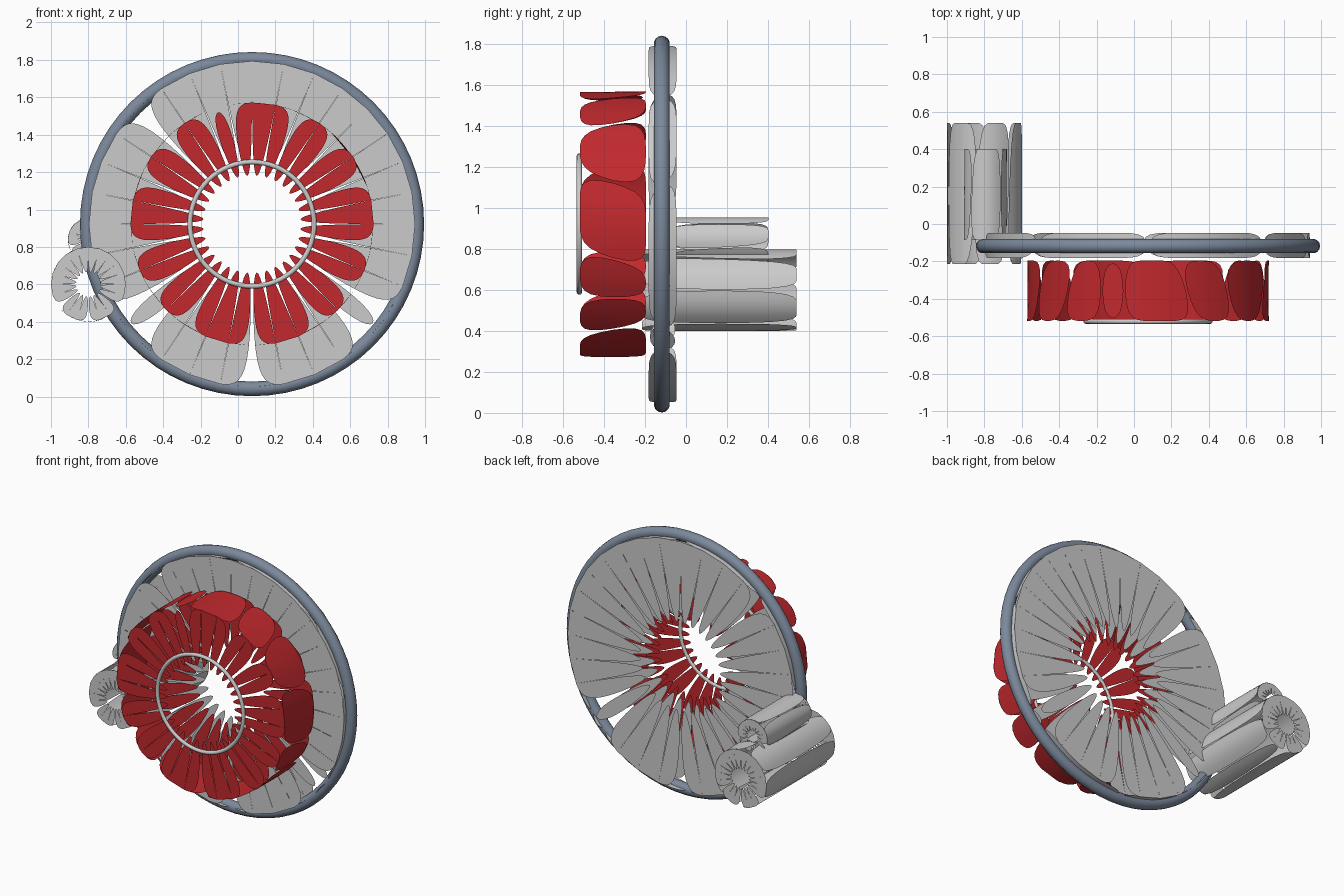
import bpy, bmesh, math, random
from mathutils import Vector

if "Cube" in bpy.data.objects:
    bpy.data.objects.remove(bpy.data.objects["Cube"])

random.seed(4)


def material(name, color):
    m = bpy.data.materials.new(name)
    m.diffuse_color = (*color, 1)
    m.use_nodes = True
    m.node_tree.nodes["Principled BSDF"].inputs["Base Color"].default_value = m.diffuse_color
    return m


RED = material("red", (0.54, 0.022, 0.027))
SLATE = material("slate", (0.20, 0.25, 0.33))


def finish(name, bm, mat=None):
    me = bpy.data.meshes.new(name)
    bm.to_mesh(me)
    bm.free()
    ob = bpy.data.objects.new(name, me)
    bpy.context.collection.objects.link(ob)
    if mat:
        me.materials.append(mat)
    return ob


def polar(cx, cz, r, i, n):
    # step 0 points straight down, counting towards +x
    a = -math.pi / 2 + 2 * math.pi * i / n
    return Vector((cx + r * math.cos(a), 0, cz + r * math.sin(a)))


def rounded(pts, sharp, levels=3):
    # cubic corner rounding of a closed outline, keeping the sharp corners
    for _ in range(levels):
        p2, s2 = [], []
        n = len(pts)
        for i in range(n):
            a, b, c = pts[i - 1], pts[i], pts[(i + 1) % n]
            p2 += [b.copy() if sharp[i] else b * 0.75 + (a + c) * 0.125, (b + c) / 2]
            s2 += [sharp[i], False]
        pts, sharp = p2, s2
    return pts


def petal_caps(name, cx, cz, r, r0, ys, n, breaks, mat=None):
    # end discs made of separate wedge petals round an open middle
    bm = bmesh.new()
    for y in ys:
        for i in range(n):
            outline = rounded(
                [polar(cx, cz, r0, i + 0.5, n), polar(cx, cz, r, i, n), polar(cx, cz, r, i + 1, n)],
                [False, i not in breaks, (i + 1) % n not in breaks])
            if y == max(ys):
                outline.reverse()
            bm.faces.new([bm.verts.new((p.x, y, p.z)) for p in outline])
    return finish(name, bm, mat)


def panel_wall(name, cx, cz, r, ys, n, cuts, skew, mat=None):
    # side wall made of curved panels with rounded corners and slanted joints
    bm = bmesh.new()
    tops = [c + random.choice((-skew, 0, skew)) for c in cuts]
    cuts, tops = cuts + [cuts[0] + n], tops + [tops[0] + n]
    for k in range(len(cuts) - 1):
        cols = cuts[k + 1] - cuts[k]
        rows = []
        for y, e in zip(ys, (cuts, tops)):
            row = []
            for j in range(cols + 1):
                p = polar(cx, cz, r, e[k] + (e[k + 1] - e[k]) * j / cols, n)
                row.append(bm.verts.new((p.x, y, p.z)))
            rows.append(row)
        for j in range(cols):
            f = bm.faces.new((rows[0][j], rows[0][j + 1], rows[1][j + 1], rows[1][j]))
            f.smooth = True
    ob = finish(name, bm, mat)
    sub = ob.modifiers.new("round", 'SUBSURF')
    sub.levels = sub.render_levels = 2
    return ob


def ring(name, major, minor, y, mat=None):
    bpy.ops.mesh.primitive_torus_add(
        major_radius=major, minor_radius=minor, major_segments=64, minor_segments=14,
        location=(CX, y, CZ), rotation=(math.pi / 2, 0, 0))
    ob = bpy.context.object
    ob.name = name
    bpy.ops.object.shade_smooth()
    if mat:
        ob.data.materials.append(mat)


CX, CZ = 0.075, 0.922

# rim and backing disc
ring("outer_rim", 0.881, 0.039, -0.118, SLATE)
petal_caps("disc_faces", CX, CZ, 0.872, 0.03, (-0.182, -0.047), 32, {0, 4, 5, 20, 27, 28})
panel_wall("disc_edge", CX, CZ, 0.872, (-0.182, -0.047), 32,
           [0, 4, 5, 9, 12, 16, 20, 24, 27, 28], 0.3)

# red drum
lobes = [0, 3, 5, 7, 10, 12, 14, 17, 18, 20, 22, 25, 27, 29]
petal_caps("drum_faces", CX, CZ, 0.65, 0.07, (-0.518, -0.196), 32, set(lobes), RED)
panel_wall("drum_wall", CX, CZ, 0.65, (-0.518, -0.196), 32, lobes, 0.7, RED)

# thin trim ring on the drum front
ring("trim_ring", 0.332, 0.013, -0.521)

# two stub cylinders behind the disc
petal_caps("large_stub_ends", -0.80, 0.60, 0.20, 0, (-0.215, 0.54), 20, {0, 3, 17})
panel_wall("large_stub_wall", -0.80, 0.60, 0.202, (-0.215, 0.54), 20,
           [0, 2, 5, 8, 11, 14, 17], 0.5)
petal_caps("small_stub_ends", -0.795, 0.84, 0.115, 0, (-0.085, 0.402), 16, {0, 3, 13})
panel_wall("small_stub_wall", -0.795, 0.84, 0.117, (-0.085, 0.402), 16,
           [0, 3, 6, 10, 13], 0.5)
